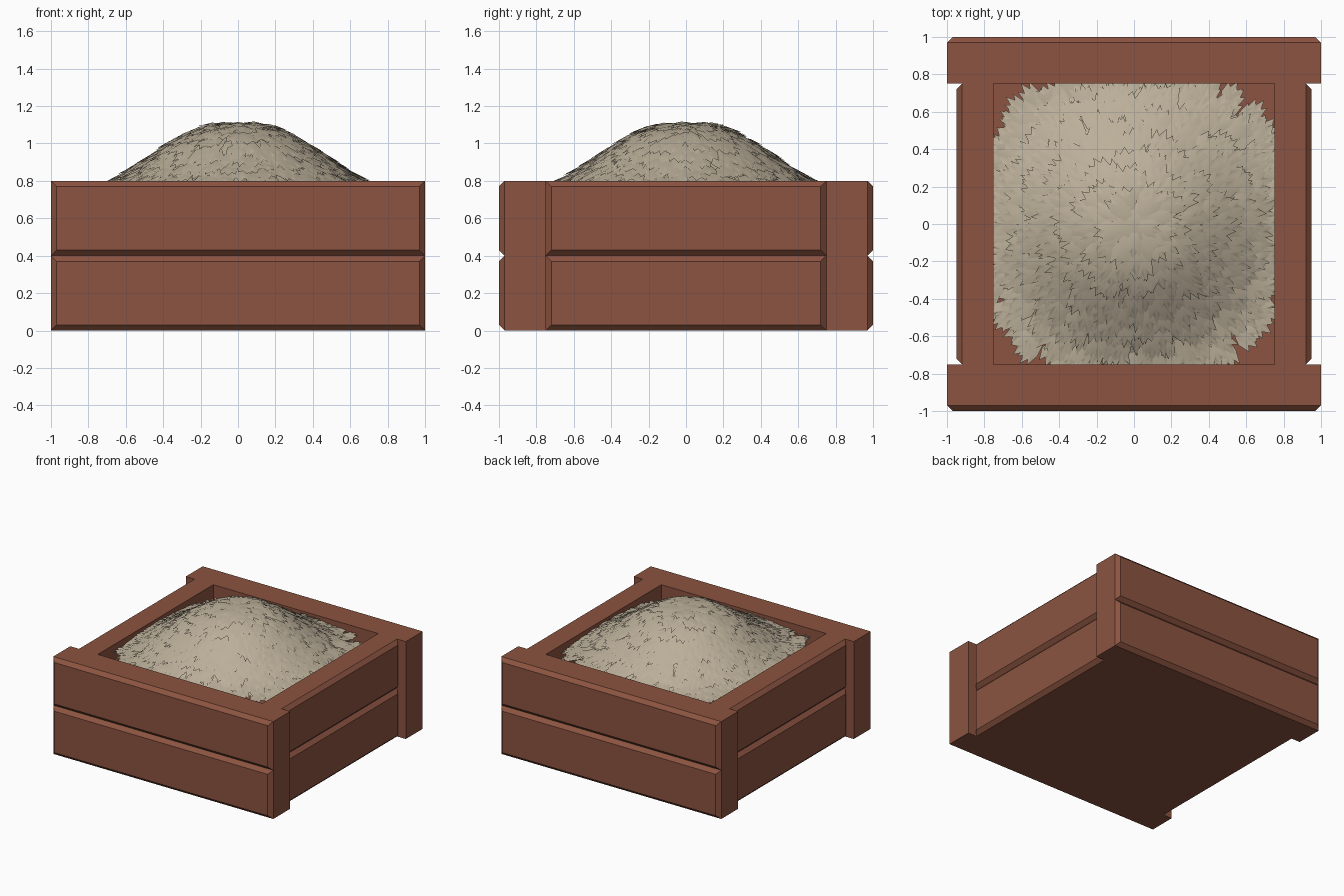
import bpy, bmesh, math, random
from mathutils import Vector, Matrix

if "Cube" in bpy.data.objects:
    bpy.data.objects.remove(bpy.data.objects["Cube"])

random.seed(4)


def material(name, rgb):
    m = bpy.data.materials.new(name)
    m.diffuse_color = (*rgb, 1)
    m.use_nodes = True
    m.node_tree.nodes["Principled BSDF"].inputs["Base Color"].default_value = m.diffuse_color
    return m


WOOD = material("red brown wood", (0.26, 0.088, 0.052))
STRAW = material("pale straw", (0.50, 0.43, 0.32))


def finish(name, bm, mat, smooth=False):
    me = bpy.data.meshes.new(name)
    bm.to_mesh(me)
    bm.free()
    me.materials.append(mat)
    ob = bpy.data.objects.new(name, me)
    bpy.context.collection.objects.link(ob)
    if smooth:
        me.shade_smooth()
    return ob


def board(name, half, inner, outer, z0, z1, turn, c=0.03):
    """Plank facing -y, outer face chamfered on all four edges, then turned about z."""
    bm = bmesh.new()
    rings = []
    for y, d in ((-inner, 0), (-(outer - c), 0), (-outer, c)):
        rings.append([bm.verts.new((x, y, z)) for x, z in (
            (-half + d, z0 + d), (half - d, z0 + d),
            (half - d, z1 - d), (-half + d, z1 - d))])
    for a, b in zip(rings, rings[1:]):
        for i in range(4):
            j = (i + 1) % 4
            bm.faces.new((a[i], a[j], b[j], b[i]))
    bm.faces.new(rings[0])
    bm.faces.new(rings[-1])
    bmesh.ops.recalc_face_normals(bm, faces=bm.faces)
    bmesh.ops.rotate(bm, verts=bm.verts, matrix=Matrix.Rotation(turn, 3, 'Z'))
    finish(name, bm, WOOD)


# Box walls: two tiers of long planks front and back, recessed planks at the sides
for tier, z in (("lower", 0.0), ("upper", 0.4)):
    board(f"{tier}_front_plank", 1.0, 0.75, 1.0, z, z + 0.4, 0)
    board(f"{tier}_right_plank", 0.75, 0.75, 0.95, z, z + 0.4, math.pi / 2)
    board(f"{tier}_back_plank", 1.0, 0.75, 1.0, z, z + 0.4, math.pi)
    board(f"{tier}_left_plank", 0.75, 0.75, 0.95, z, z + 0.4, -math.pi / 2)

# Box floor
bm = bmesh.new()
bmesh.ops.create_cube(bm, size=1, matrix=Matrix.Translation((0, 0, 0.275))
                      @ Matrix.Diagonal((1.5, 1.5, 0.55, 1)))
finish("box_floor", bm, WOOD)

# Mound profile: radius, height
PROFILE = [(0, 1.115), (0.1, 1.105), (0.2, 1.08), (0.3, 1.035), (0.4, 0.975),
           (0.5, 0.905), (0.6, 0.84), (0.72, 0.77), (0.85, 0.735), (1.2, 0.70)]


def height(r):
    for (r0, h0), (r1, h1) in zip(PROFILE, PROFILE[1:]):
        if r <= r1:
            return h0 + (h1 - h0) * (r - r0) / (r1 - r0)
    return PROFILE[-1][1]


# Inner dome under the leaves
bm = bmesh.new()
SEG = 40
top = bm.verts.new((0, 0, height(0)))
prev = None
for r in (0.1, 0.2, 0.3, 0.4, 0.5, 0.6, 0.7, 0.8):
    ring = []
    for i in range(SEG):
        a = math.tau * i / SEG
        x, y = r * math.cos(a), r * math.sin(a)
        x, y = (max(-0.75, min(0.75, v)) for v in (x, y))
        ring.append(bm.verts.new((x, y, height(r) - 0.008)))
    for i in range(SEG):
        j = (i + 1) % SEG
        if prev:
            bm.faces.new((prev[i], ring[i], ring[j], prev[j]))
        else:
            bm.faces.new((top, ring[i], ring[j]))
    prev = ring
finish("mound_core", bm, STRAW, True)

# Overlapping three-pointed leaves, all pointing outward and down the slope
LEAF = [(0, -0.2), (0.45, -0.5), (0.88, -0.42), (0.72, -0.2), (1, 0),
        (0.72, 0.2), (0.88, 0.42), (0.45, 0.5), (0, 0.2)]
bm = bmesh.new()
COUNT = 750
for i in range(COUNT):
    r = 0.80 * math.sqrt((i + 0.5) / COUNT)
    a = i * 2.39996 + random.uniform(-0.1, 0.1)
    length = random.uniform(0.13, 0.19)
    width = random.uniform(0.08, 0.12)
    lift = random.uniform(0.012, 0.03)
    yaw = a + random.uniform(-0.3, 0.3)
    along = Vector((math.cos(yaw), math.sin(yaw)))
    across = Vector((-along.y, along.x))
    start = Vector((math.cos(a), math.sin(a))) * r

    def point(u, v, extra=0):
        p = start + along * (u * length) + across * (v * width)
        z = height(p.length) + lift * u - 0.004 + extra
        return bm.verts.new((p.x, p.y, z))

    mid = point(0.5, 0, 0.008)
    rim = [point(u, v) for u, v in LEAF]
    for p, q in zip(rim, rim[1:] + rim[:1]):
        bm.faces.new((mid, p, q))

# Trim leaves where they meet the box walls
for n in ((1, 0, 0), (-1, 0, 0), (0, 1, 0), (0, -1, 0)):
    bmesh.ops.bisect_plane(bm, geom=bm.verts[:] + bm.edges[:] + bm.faces[:],
                           plane_co=Vector(n) * 0.752, plane_no=n, clear_outer=True)
finish("mound_leaves", bm, STRAW, True)
